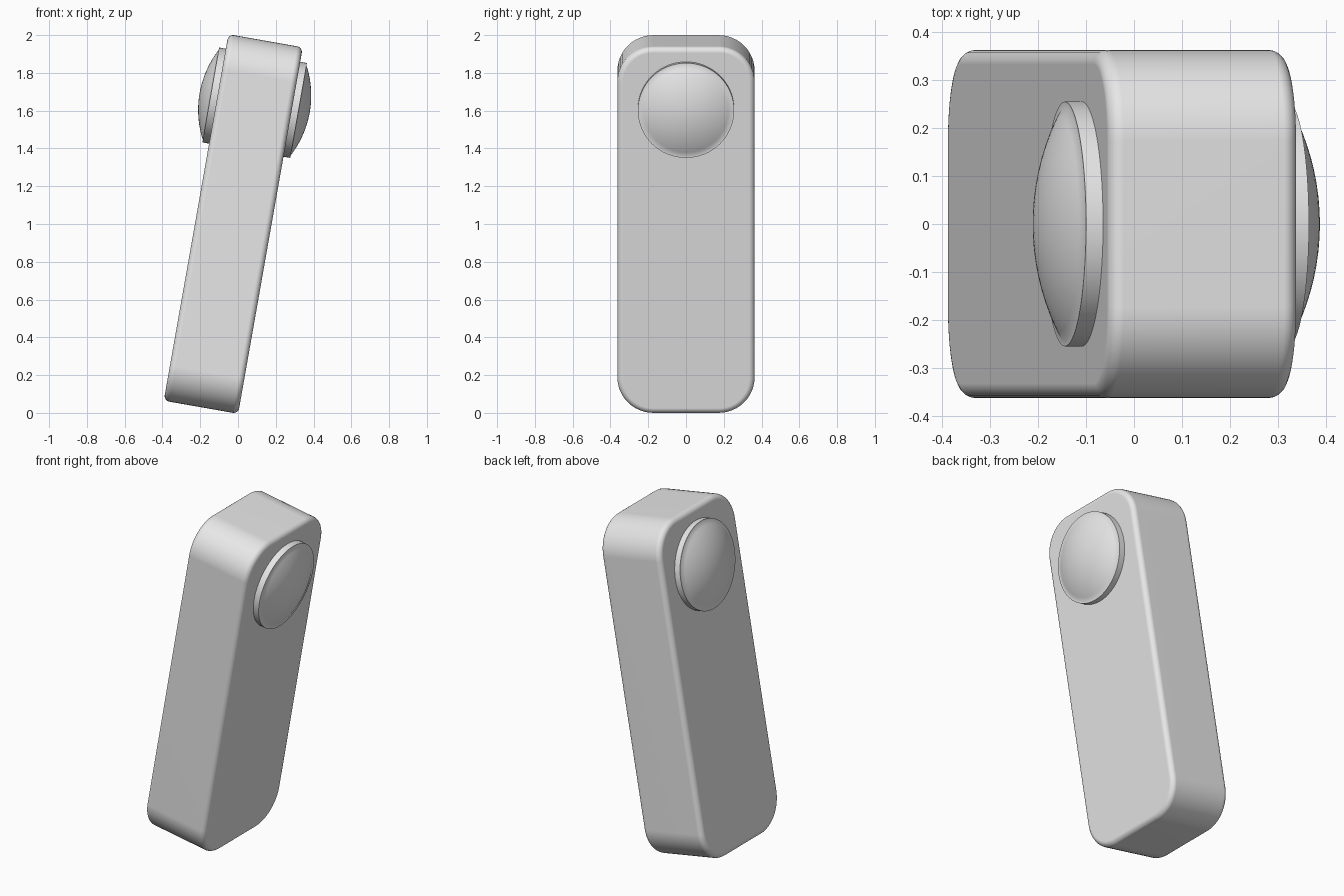
import bpy
import bmesh
import math
from mathutils import Matrix, Vector

if "Cube" in bpy.data.objects:
    bpy.data.objects.remove(bpy.data.objects["Cube"], do_unlink=True)

TILT = math.radians(10)
THICK, WIDTH, LENGTH = 0.40, 0.726, 1.97
CORNER, EDGE = 0.19, 0.03
LENS_Z, LENS_R = 0.652, 0.255

# One light grey for the whole model
grey = bpy.data.materials.new("light grey")
grey.use_nodes = True
colour = (0.8, 0.8, 0.8, 1)
grey.diffuse_color = colour
grey.node_tree.nodes["Principled BSDF"].inputs["Base Color"].default_value = colour

# Everything leans together about the body centre
lean = Matrix.Translation((-0.025, 0, 1)) @ Matrix.Rotation(TILT, 4, 'Y')


def finish(bm, name):
    bmesh.ops.recalc_face_normals(bm, faces=bm.faces)
    mesh = bpy.data.meshes.new(name)
    bm.to_mesh(mesh)
    bm.free()
    mesh.materials.append(grey)
    obj = bpy.data.objects.new(name, mesh)
    bpy.context.collection.objects.link(obj)
    obj.matrix_world = lean
    bpy.ops.object.select_all(action='DESELECT')
    obj.select_set(True)
    bpy.context.view_layer.objects.active = obj
    bpy.ops.object.shade_smooth_by_angle(angle=math.radians(35))
    return obj


# Body: slab with large rounded corners, then a small soft edge
bm = bmesh.new()
bmesh.ops.create_cube(bm, size=1, matrix=Matrix.Diagonal((THICK, WIDTH, LENGTH, 1)))
corners = [e for e in bm.edges if abs(e.verts[0].co.x - e.verts[1].co.x) > 0.1]
bmesh.ops.bevel(bm, geom=corners, offset=CORNER, segments=12, profile=0.5,
                affect='EDGES', clamp_overlap=True)
# Soft edge round both broad faces
rims = [e for e in bm.edges if e.calc_face_angle(0) > 1]
bmesh.ops.bevel(bm, geom=rims, offset=EDGE, segments=5, profile=0.5,
                affect='EDGES', clamp_overlap=True)
body = finish(bm, "body")
weighted = body.modifiers.new("even_shading", 'WEIGHTED_NORMAL')
weighted.keep_sharp = True


# Lenses: a short rim and a shallow dome, turned about the x axis
def lens(name, side):
    face, base, height, steps = 0.236, 0.242, 0.06, 12
    radius = (base ** 2 + height ** 2) / (2 * height)
    sweep = math.asin(base / radius)
    profile = [(0.18, LENS_R), (face, LENS_R)]
    for i in range(steps + 1):
        a = sweep * (1 - i / steps)
        profile.append((face + height - radius * (1 - math.cos(a)), radius * math.sin(a)))
    bm = bmesh.new()
    verts = [bm.verts.new((side * x, 0, r)) for x, r in profile]
    edges = [bm.edges.new(pair) for pair in zip(verts, verts[1:])]
    bmesh.ops.spin(bm, geom=verts + edges, cent=(0, 0, 0), axis=(1, 0, 0),
                   angle=math.tau, steps=64, use_duplicate=False)
    bmesh.ops.remove_doubles(bm, verts=bm.verts, dist=0.0005)
    bmesh.ops.holes_fill(bm, edges=[e for e in bm.edges if e.is_boundary], sides=0)
    bmesh.ops.translate(bm, verts=bm.verts, vec=Vector((0, 0, LENS_Z)))
    finish(bm, name)


lens("left_lens", 1)
lens("right_lens", -1)
